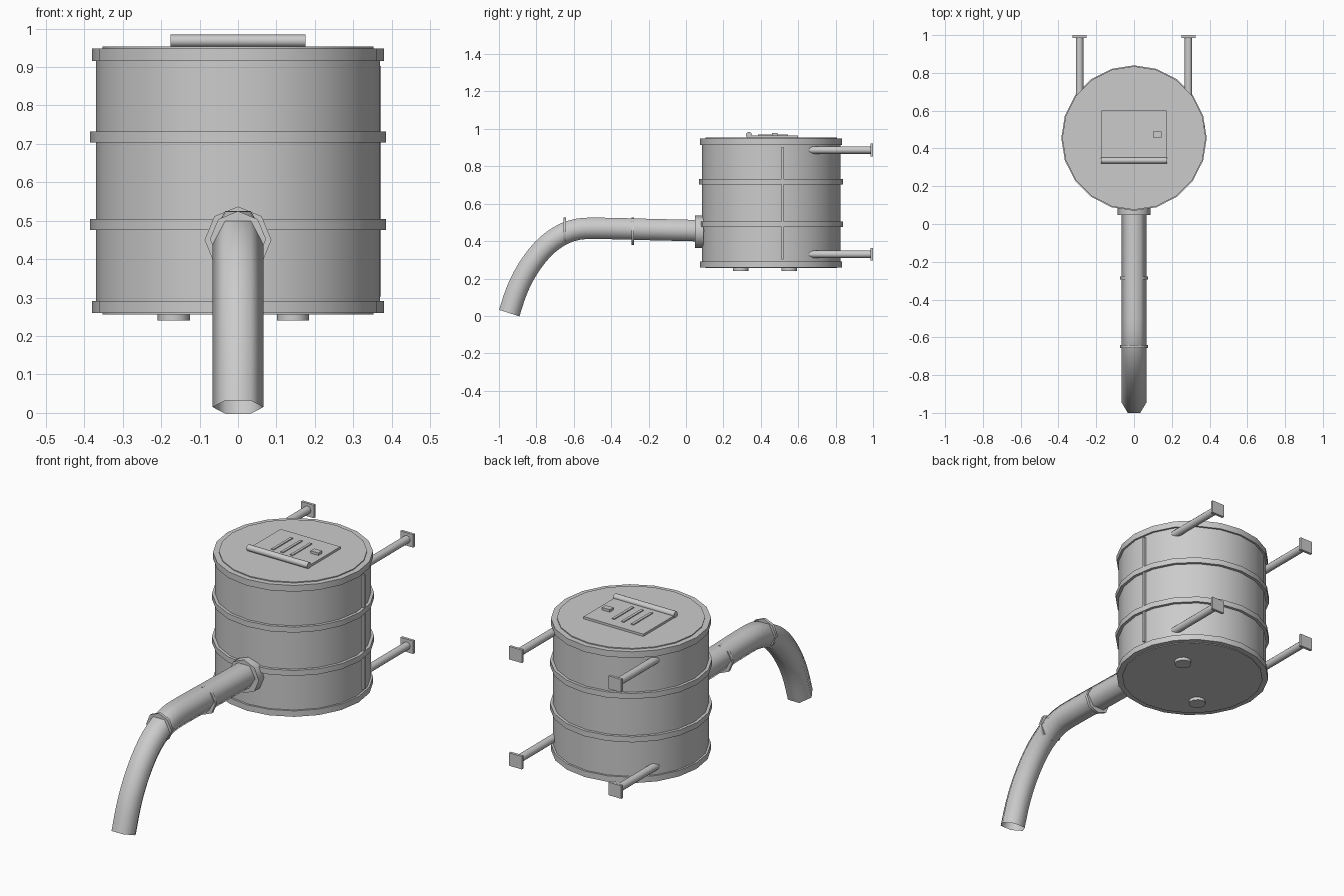
import bpy, bmesh, math
from mathutils import Vector, Matrix

cube = bpy.data.objects.get("Cube")
if cube:
    bpy.data.objects.remove(cube, do_unlink=True)

gray = bpy.data.materials.new("gray metal")
gray.use_nodes = True
color = (0.6, 0.6, 0.6, 1)
gray.diffuse_color = color
gray.node_tree.nodes["Principled BSDF"].inputs["Base Color"].default_value = color

CY = 0.455   # drum axis


def finish(bm, name, smooth=None):
    bmesh.ops.recalc_face_normals(bm, faces=bm.faces)
    mesh = bpy.data.meshes.new(name)
    bm.to_mesh(mesh)
    bm.free()
    mesh.materials.append(gray)
    ob = bpy.data.objects.new(name, mesh)
    bpy.context.collection.objects.link(ob)
    if smooth:
        bpy.ops.object.select_all(action='DESELECT')
        ob.select_set(True)
        bpy.context.view_layer.objects.active = ob
        bpy.ops.object.shade_smooth_by_angle(angle=math.radians(smooth))
    return ob


def box(name, center, size):
    bm = bmesh.new()
    bmesh.ops.create_cube(bm, size=1)
    bmesh.ops.scale(bm, vec=size, verts=bm.verts)
    bmesh.ops.translate(bm, vec=center, verts=bm.verts)
    return finish(bm, name)


def rod(name, center, radius, length, axis, sides=12):
    bm = bmesh.new()
    turn = Vector((0, 0, 1)).rotation_difference(Vector(axis)).to_matrix().to_4x4()
    bmesh.ops.create_cone(bm, cap_ends=True, segments=sides, radius1=radius, radius2=radius,
                          depth=length, matrix=Matrix.Translation(center) @ turn)
    return finish(bm, name, 50)


def bridge(bm, rings):
    for a, b in zip(rings, rings[1:]):
        n = len(a)
        for i in range(n):
            bm.faces.new((a[i], a[(i + 1) % n], b[(i + 1) % n], b[i]))


# Drum: one turned profile with end rims, raised lids and two hoops
WALL, RIM, HOOP, LID = 0.37, 0.38, 0.385, 0.352
profile = [(LID, 0.256), (LID, 0.26), (RIM, 0.26), (RIM, 0.291), (WALL, 0.291)]
for z in (0.476, 0.703):
    profile += [(WALL, z), (HOOP, z), (HOOP, z + 0.029), (WALL, z + 0.029)]
profile += [(WALL, 0.915), (RIM, 0.915), (RIM, 0.948), (LID, 0.948), (LID, 0.953)]
bm = bmesh.new()
rings = []
for r, z in profile:
    angles = [math.tau * i / 20 for i in range(20)]
    rings.append([bm.verts.new((r * math.cos(a), CY + r * math.sin(a), z)) for a in angles])
bridge(bm, rings)
bm.faces.new(rings[0])
bm.faces.new(rings[-1])
finish(bm, "drum", 30)

# Vertical seam on the left side
box("drum_seam", (0.364, 0.516, 0.603), (0.016, 0.012, 0.6))

# Plugs underneath
for i, (x, y) in enumerate([(0.143, 0.552), (-0.167, 0.293)]):
    rod(f"bottom_plug_{i + 1}", (x, y, 0.25), 0.042, 0.02, (0, 0, 1))

# Hatch with hinge, raised slats and latch
box("hatch", (0, 0.465, 0.958), (0.346, 0.27, 0.014))
rod("hatch_hinge", (0, 0.336, 0.968), 0.016, 0.352, (1, 0, 0))
for i in range(3):
    box(f"hatch_slat_{i + 1}", (-0.07 + 0.055 * i, 0.465, 0.966), (0.014, 0.16, 0.008))
box("hatch_latch", (0.122, 0.474, 0.97), (0.045, 0.03, 0.016))

# Four wall brackets
for side, sx in (("left", 1), ("right", -1)):
    for level, z in (("upper", 0.887), ("lower", 0.33)):
        rod(f"{side}_{level}_bracket_rod", (sx * 0.288, 0.82, z), 0.02, 0.34, (0, 1, 0))
        box(f"{side}_{level}_bracket_plate", (sx * 0.288, 0.993, z), (0.074, 0.014, 0.068))

# Spout: hexagonal section swept along a smooth path, open at the mouth
path = [(0.1, 0.455), (-0.2, 0.462), (-0.45, 0.468), (-0.58, 0.463), (-0.68, 0.425),
        (-0.77, 0.352), (-0.85, 0.245), (-0.905, 0.135), (-0.945, 0.015)]
pts = [Vector((0, y, z)) for y, z in path]
pts = [2 * pts[0] - pts[1]] + pts + [2 * pts[-1] - pts[-2]]
line = []
for a, b, c, d in zip(pts, pts[1:], pts[2:], pts[3:]):
    for t in (0, 1 / 3, 2 / 3):
        line.append(0.5 * (2 * b + (c - a) * t + (2 * a - 5 * b + 4 * c - d) * t ** 2
                           + (3 * b - a - 3 * c + d) * t ** 3))
line.append(pts[-2])
bm = bmesh.new()
rings = []
for i, p in enumerate(line):
    tangent = (line[min(i + 1, len(line) - 1)] - line[max(i - 1, 0)]).normalized()
    across = Vector((1, 0, 0))
    up = across.cross(tangent)
    angles = [math.tau * k / 6 for k in range(6)]
    rings.append([bm.verts.new(p + 0.066 * (across * math.cos(a) + up * math.sin(a)))
                  for a in angles])
bridge(bm, rings)
finish(bm, "spout", 75)

# Flange and clamps around the spout
rod("spout_flange", (0, 0.07, 0.45), 0.087, 0.045, (0, 1, 0), 8)
for i, y in enumerate((-0.285, -0.648)):
    rod(f"spout_clamp_{i + 1}", (0, y, 0.452), 0.073, 0.015, (0, 1, 0), 8)
